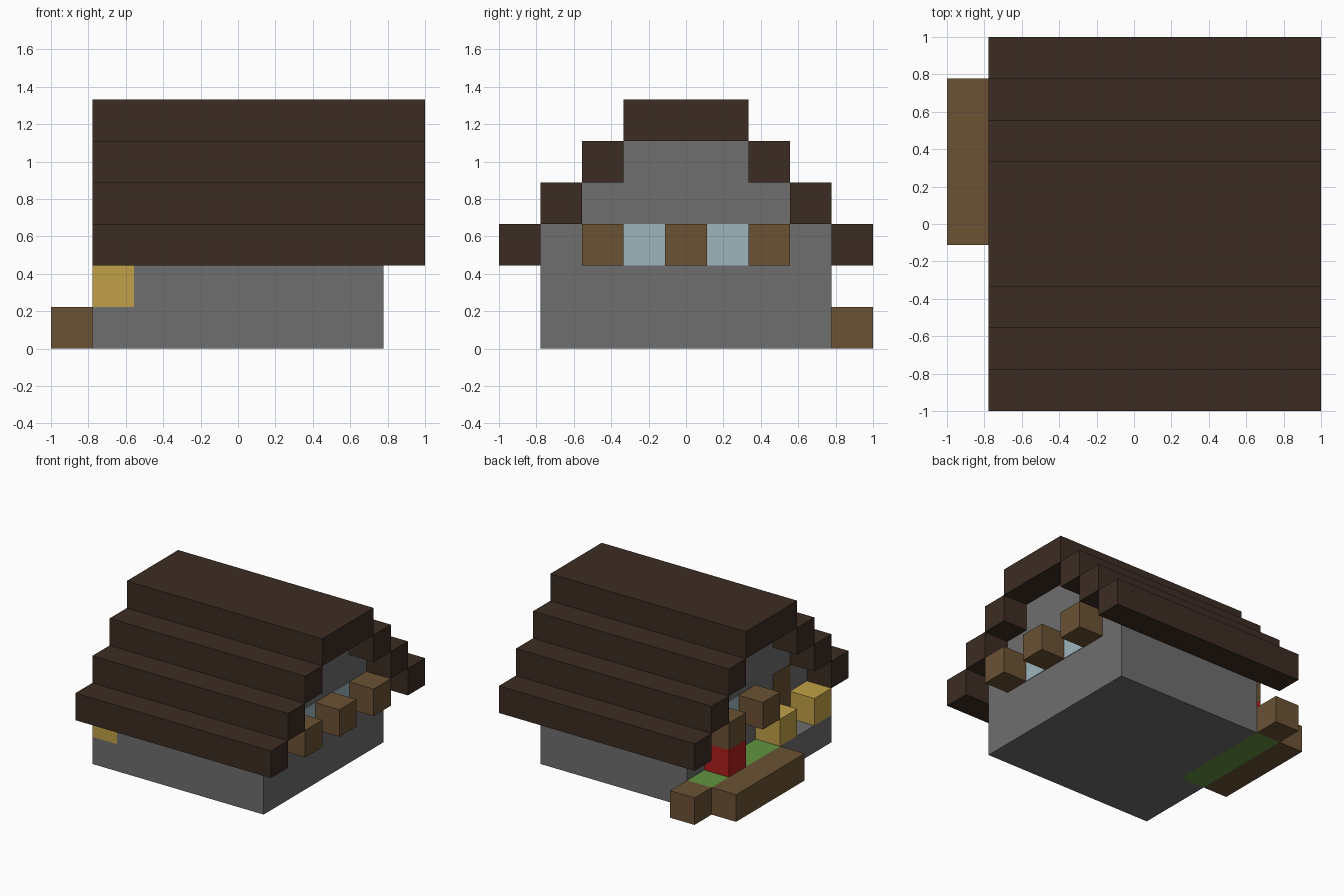
import bpy
import bmesh
from mathutils import Vector

cube = bpy.data.objects.get("Cube")
if cube:
    bpy.data.objects.remove(cube, do_unlink=True)

U = 2 / 9  # one block


def linear(c):
    c /= 255
    return c / 12.92 if c <= 0.04045 else ((c + 0.055) / 1.055) ** 2.4


def material(name, *rgb):
    mat = bpy.data.materials.new(name)
    colour = [linear(c) for c in rgb] + [1]
    mat.use_nodes = True
    mat.diffuse_color = colour
    mat.node_tree.nodes["Principled BSDF"].inputs["Base Color"].default_value = colour
    return mat


stone = material("grey stone", 110, 110, 110)
dark_wood = material("dark roof wood", 60, 44, 35)
wood = material("brown wood", 107, 82, 52)
gold = material("gold", 192, 160, 71)
glass = material("pale blue glass", 156, 181, 188)
grass = material("green grass", 98, 148, 64)
red = material("red flower", 175, 28, 28)


def finish(name, bm, mat):
    bmesh.ops.recalc_face_normals(bm, faces=bm.faces[:])
    mesh = bpy.data.meshes.new(name)
    bm.to_mesh(mesh)
    bm.free()
    mesh.materials.append(mat)
    obj = bpy.data.objects.new(name, mesh)
    bpy.context.collection.objects.link(obj)


def box(name, mat, low, size=(1, 1, 1)):
    """Box on the block grid, from its low corner and its size in blocks."""
    bm = bmesh.new()
    bmesh.ops.create_cube(bm, size=1)
    low, size = Vector(low), Vector(size)
    for v in bm.verts:
        cell = low + (v.co + Vector((0.5, 0.5, 0.5))) * size
        v.co = cell * U - Vector((1, 1, 0))
    finish(name, bm, mat)


# House body: stepped gable profile extruded along x
half = [(3.5, 0), (3.5, 3), (2.5, 3), (2.5, 4), (1.5, 4), (1.5, 5)]
outline = half + [(-y, z) for y, z in reversed(half)]
bm = bmesh.new()
gable = bm.faces.new([bm.verts.new((2 * U - 1, y * U, z * U)) for y, z in outline])
extruded = bmesh.ops.extrude_face_region(bm, geom=[gable], use_keep_orig=True)
bmesh.ops.translate(bm, vec=(6 * U, 0, 0),
                    verts=[g for g in extruded["geom"] if isinstance(g, bmesh.types.BMVert)])
finish("house_walls", bm, stone)

# Roof: stepped courses on both sides and a wide ridge
for i in range(3):
    for side, y in (("front", i), ("back", 8 - i)):
        box(f"roof_course_{side}_{i + 1}", dark_wood, (1, y, i + 2), (8, 1, 1))
box("roof_ridge", dark_wood, (1, 3, 5), (8, 3, 1))

# Beam ends and windows on the left gable
for y in (2, 4, 6):
    box(f"left_beam_{y // 2}", wood, (8, y, 2))
for y in (3, 5):
    box(f"left_window_{y // 2}", glass, (8, y, 2), (0.02, 1, 1))

# Beam ends, window and door on the right gable
for y in (4, 6):
    box(f"right_beam_{y // 2}", wood, (1, y, 2))
box("right_window", glass, (1.98, 5, 2), (0.02, 1, 1))
box("door", wood, (1.98, 2, 1), (0.02, 1, 2))

# Porch with a gold post on each side of the door
box("porch", stone, (1, 1, 0), (1, 3, 1))
for side, y in (("front", 1), ("back", 3)):
    box(f"porch_post_{side}", gold, (1, y, 1))

# Planter with grass and a flower block
box("planter_grass", grass, (1, 4, 0), (1, 4, 1))
box("planter_side", wood, (0, 4, 0), (1, 4, 1))
box("planter_end", wood, (1, 8, 0))
box("flower", red, (1, 6, 1))
